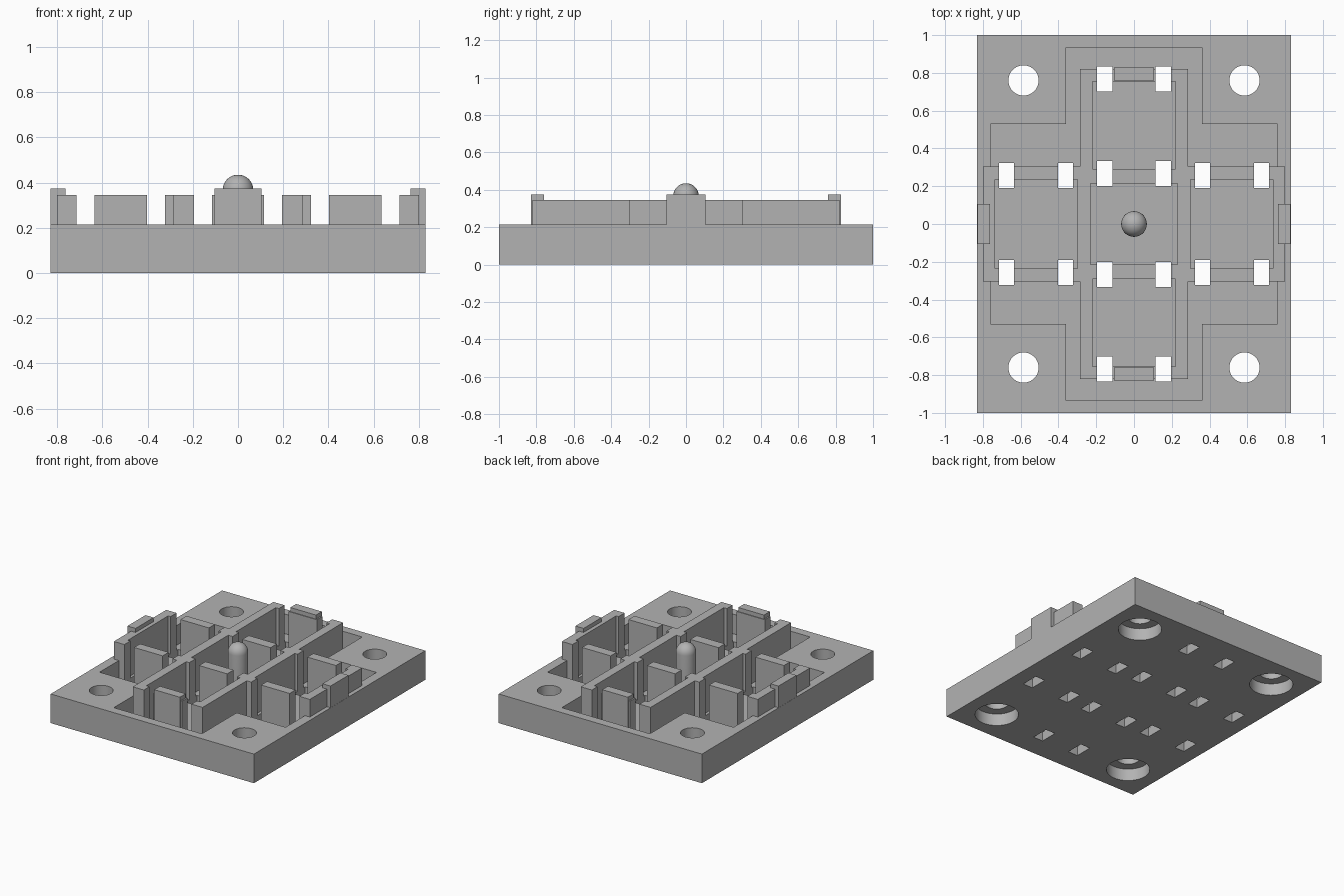
import bpy, bmesh, math
from mathutils import Matrix

cube = bpy.data.objects.get("Cube")
if cube:
    bpy.data.objects.remove(cube, do_unlink=True)

# Single flat grey
grey = bpy.data.materials.new("plain_grey")
grey.use_nodes = True
colour = (0.45, 0.45, 0.45, 1)
grey.diffuse_color = colour
grey.node_tree.nodes["Principled BSDF"].inputs["Base Color"].default_value = colour

FLOOR, DECK, WALL_TOP, CLIP_TOP = 0.07, 0.215, 0.345, 0.375
THROUGH = (-0.1, 0.6)


def finish(name, bm):
    bmesh.ops.recalc_face_normals(bm, faces=bm.faces)
    mesh = bpy.data.meshes.new(name)
    bm.to_mesh(mesh)
    bm.free()
    mesh.materials.append(grey)
    obj = bpy.data.objects.new(name, mesh)
    bpy.context.collection.objects.link(obj)
    return obj


def prism(name, outline, z0, z1):
    bm = bmesh.new()
    face = bm.faces.new([bm.verts.new((x, y, z0)) for x, y in outline])
    out = bmesh.ops.extrude_face_region(bm, geom=[face])
    for v in out["geom"]:
        if isinstance(v, bmesh.types.BMVert):
            v.co.z = z1
    return finish(name, bm)


def block(name, x0, x1, y0, y1, z0, z1):
    return prism(name, [(x0, y0), (x1, y0), (x1, y1), (x0, y1)], z0, z1)


def cross(name, arm_x, arm_y, long_x, long_y, z0, z1):
    # Plus-shaped outline, one quadrant turned round the centre
    quarter = [(long_x, arm_y), (arm_x, arm_y), (arm_x, long_y)]
    pts = []
    for sx, sy in ((1, 1), (-1, 1), (-1, -1), (1, -1)):
        part = [(x * sx, y * sy) for x, y in quarter]
        pts += part if sx * sy > 0 else part[::-1]
    return prism(name, pts, z0, z1)


def disc(name, x, y, r, z0, z1):
    n = 48
    ring = [(x + r * math.cos(i * math.tau / n), y + r * math.sin(i * math.tau / n)) for i in range(n)]
    return prism(name, ring, z0, z1)


def cut(target, cutters, keep=False):
    bpy.ops.object.select_all(action="DESELECT")
    target.select_set(True)
    bpy.context.view_layer.objects.active = target
    for c in cutters:
        c.hide_render = True
        mod = target.modifiers.new("cut", "BOOLEAN")
        mod.operation = "DIFFERENCE"
        mod.solver = "EXACT"
        mod.object = c
        bpy.ops.object.modifier_apply(modifier=mod.name)
        if not keep:
            bpy.data.objects.remove(c, do_unlink=True)


def smooth(obj):
    bpy.ops.object.select_all(action="DESELECT")
    obj.select_set(True)
    bpy.context.view_layer.objects.active = obj
    bpy.ops.object.shade_smooth_by_angle(angle=math.radians(35))


SIGNS = [(sx, sy) for sx in (-1, 1) for sy in (-1, 1)]

# Base plate with cross-shaped pocket
plate = block("base_plate", -0.83, 0.83, -1, 1, 0, DECK)
cut(plate, [cross("pocket_cutter", 0.36, 0.53, 0.76, 0.935, FLOOR, 0.6)])

# Counterbored screw holes in the corners
for sx, sy in SIGNS:
    x, y = 0.585 * sx, 0.76 * sy
    cut(plate, [disc("bore_cutter", x, y, 0.148, -0.1, 0.09),
                disc("hole_cutter", x, y, 0.08, *THROUGH)])

# Thin-walled frame with five cells
frame = cross("cell_frame", 0.285, 0.305, 0.80, 0.82, FLOOR - 0.01, WALL_TOP)
cells = [block("cell_cutter", -0.23, 0.23, -0.215, 0.215, *THROUGH)]
for s in (-1, 1):
    xs = sorted((0.30 * s, 0.735 * s))
    ys = sorted((0.29 * s, 0.755 * s))
    cells.append(block("cell_cutter", *xs, -0.235, 0.235, *THROUGH))
    cells.append(block("cell_cutter", -0.22, 0.22, *ys, *THROUGH))
cut(frame, cells)

# Slots cutting the walls and the floor
slots = []
for sx, sy in SIGNS:
    for cx, cy in ((0.155, 0.267), (0.155, 0.768), (0.362, 0.257), (0.675, 0.257)):
        x, y = cx * sx, cy * sy
        slots.append(block("slot_cutter", x - 0.04, x + 0.04, y - 0.066, y + 0.066, *THROUGH))
cut(plate, slots, keep=True)
cut(frame, slots)

# Raised clips on the four end walls
for s, side in ((-1, "front"), (1, "back")):
    block(side + "_clip", -0.105, 0.105, *sorted((0.76 * s, 0.828 * s)), FLOOR, CLIP_TOP)
for s, side in ((-1, "right"), (1, "left")):
    block(side + "_clip", *sorted((0.763 * s, 0.829 * s)), -0.105, 0.105, FLOOR, CLIP_TOP)

# Round-topped centre post
bm = bmesh.new()
bmesh.ops.create_uvsphere(bm, u_segments=32, v_segments=16, radius=0.068,
                          matrix=Matrix.Translation((0, 0, 0.367)))
bmesh.ops.delete(bm, geom=[v for v in bm.verts if v.co.z < 0.366], context="VERTS")
rim = [e for e in bm.edges if e.is_boundary]
out = bmesh.ops.extrude_edge_only(bm, edges=rim)
for v in out["geom"]:
    if isinstance(v, bmesh.types.BMVert):
        v.co.z = FLOOR
post = finish("centre_post", bm)

smooth(plate)
smooth(post)
